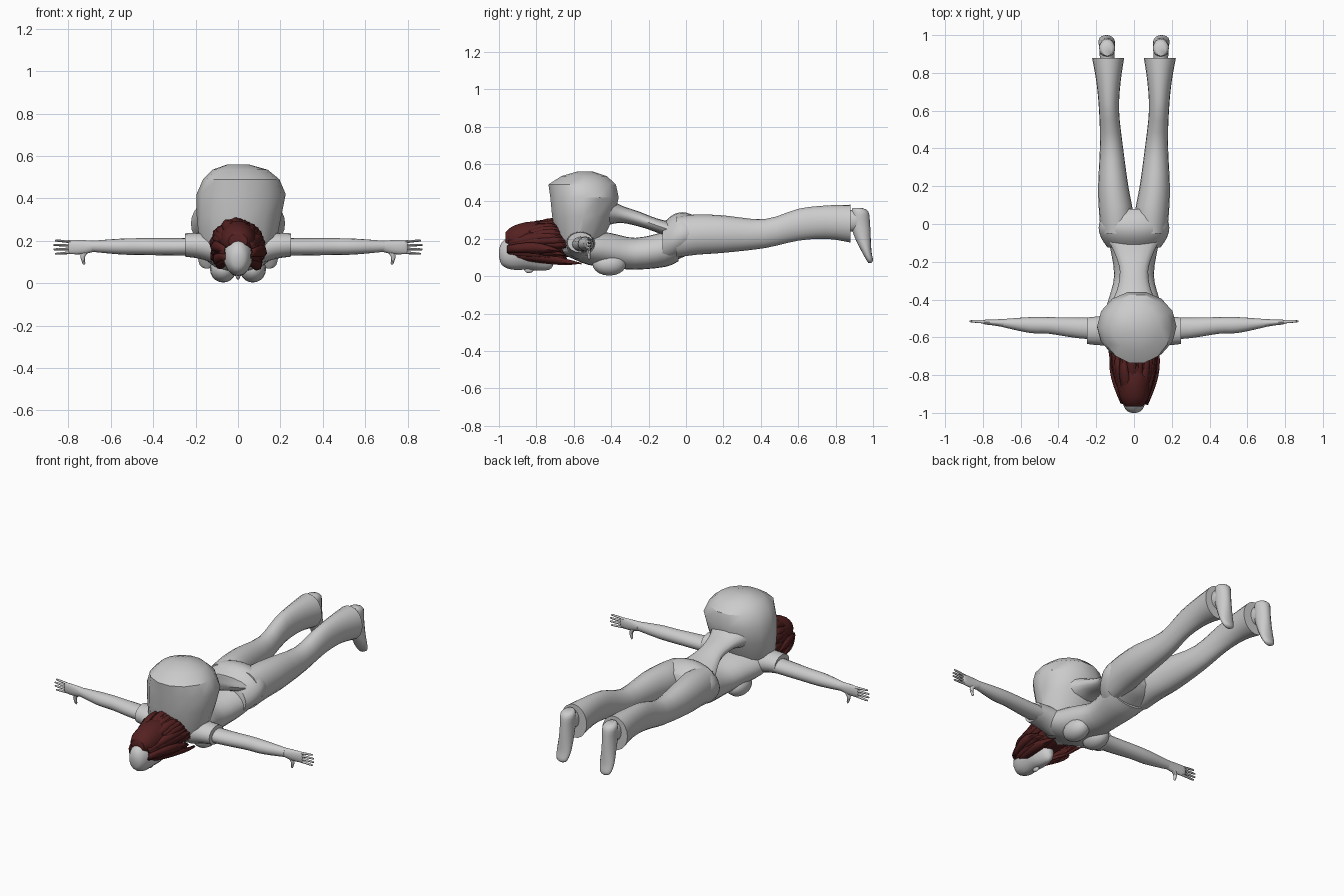
import bpy
import bmesh
import random
from math import sin, cos, pi, radians
from mathutils import Vector

random.seed(4)
default_cube = bpy.data.objects.get("Cube")
if default_cube:
    bpy.data.objects.remove(default_cube, do_unlink=True)


def make_material(name, red, green, blue):
    material = bpy.data.materials.new(name)
    material.use_nodes = True
    colour = (red, green, blue, 1)
    material.diffuse_color = colour
    shader = next(n for n in material.node_tree.nodes if n.type == "BSDF_PRINCIPLED")
    shader.inputs["Base Color"].default_value = colour
    return material


grey = make_material("plain grey", 0.6, 0.6, 0.6)
auburn = make_material("dark auburn", 0.09, 0.015, 0.015)


def finish(name, bm, material, angle=45):
    bmesh.ops.recalc_face_normals(bm, faces=bm.faces)
    mesh = bpy.data.meshes.new(name)
    bm.to_mesh(mesh)
    bm.free()
    mesh.materials.append(material)
    obj = bpy.data.objects.new(name, mesh)
    bpy.context.collection.objects.link(obj)
    bpy.ops.object.select_all(action="DESELECT")
    obj.select_set(True)
    bpy.context.view_layer.objects.active = obj
    bpy.ops.object.shade_smooth_by_angle(angle=radians(angle))
    return obj


def smooth_path(rows, steps):
    """Catmull-Rom interpolation between rows of numbers."""
    rows = [Vector(row) for row in rows]
    result = []
    for i in range(len(rows) - 1):
        p, q = rows[i], rows[i + 1]
        before, after = rows[max(i - 1, 0)], rows[min(i + 2, len(rows) - 1)]
        for k in range(steps):
            t = k / steps
            result.append(p + (q - before) * (t / 2)
                          + (before * 2 - p * 5 + q * 4 - after) * (t * t / 2)
                          + (p * 3 - before - q * 3 + after) * (t ** 3 / 2))
    return result + [rows[-1]]


def loft(name, axis, rows, material=grey, sides=16, steps=3, side=1, angle=45):
    """Rows hold: place on axis, centre and radius across, low and high of the other axis."""
    order = {"x": (0, 1, 2), "y": (1, 0, 2), "z": (2, 0, 1)}[axis]
    bm = bmesh.new()
    rings = []
    for place, centre, radius, low, high in smooth_path(rows, steps):
        ring = []
        for k in range(sides):
            turn = 2 * pi * k / sides
            point = Vector((0, 0, 0))
            point[order[0]] = place
            point[order[1]] = centre + radius * cos(turn)
            point[order[2]] = (low + high) / 2 + (high - low) / 2 * sin(turn)
            point.x *= side
            ring.append(bm.verts.new(point))
        rings.append(ring)
    for a, b in zip(rings, rings[1:]):
        for k in range(sides):
            n = (k + 1) % sides
            bm.faces.new((a[k], a[n], b[n], b[k]))
    bm.faces.new(rings[0])
    bm.faces.new(rings[-1])
    return finish(name, bm, material, angle)


def ball(name, centre, size, material=grey):
    bm = bmesh.new()
    bmesh.ops.create_uvsphere(bm, u_segments=16, v_segments=10, radius=1)
    bmesh.ops.scale(bm, verts=bm.verts, vec=size)
    bmesh.ops.translate(bm, verts=bm.verts, vec=centre)
    return finish(name, bm, material)


# Head, nose and neck, facing down
loft("head", "y", [(-1, 0, .012, .11, .14), (-.985, 0, .042, .06, .18),
                   (-.93, 0, .066, .035, .22), (-.85, 0, .07, .035, .235),
                   (-.79, 0, .058, .03, .22), (-.73, 0, .035, .035, .17),
                   (-.71, 0, .012, .06, .12)])
ball("nose", (0, -.84, .035), (.011, .025, .018))
loft("neck", "y", [(-.82, 0, .045, .1, .2), (-.7, 0, .042, .11, .2),
                   (-.6, 0, .07, .1, .22)])

# Torso and bust
loft("torso", "y", [(-.68, 0, .06, .13, .21), (-.62, 0, .15, .1, .235),
                    (-.52, 0, .17, .06, .245), (-.4, 0, .135, .045, .23),
                    (-.27, 0, .105, .035, .205), (-.11, 0, .13, .05, .24),
                    (-.04, 0, .15, .08, .28)], sides=24)

# Bulging pack of cloth on the upper back
loft("back_pack", "z", [(.13, 0, .15, -.67, -.47), (.22, 0, .185, -.7, -.43),
                        (.32, .005, .2, -.72, -.38), (.42, .015, .21, -.73, -.355),
                        (.49, .015, .18, -.74, -.37), (.535, .01, .13, -.67, -.42),
                        (.56, 0, .05, -.58, -.5)], sides=14, steps=1, angle=30)

# Cloth bridging the pack and the waist
loft("back_cloth", "y", [(-.43, 0, .13, .27, .43), (-.35, 0, .09, .285, .38),
                         (-.25, 0, .075, .265, .345), (-.16, 0, .1, .235, .31),
                         (-.08, 0, .14, .2, .29)])

# Waistband and hips
loft("hips", "y", [(-.125, 0, .14, .065, .28), (-.075, 0, .173, .075, .325),
                   (-.02, 0, .187, .1, .342), (.04, 0, .17, .13, .325),
                   (.08, 0, .12, .17, .29)], sides=24)

for side, label in ((1, "left"), (-1, "right")):
    ball(label + "_bust", (side * .07, -.41, .065), (.062, .09, .062))

    # Legs with flared cuffs, then feet pointing down
    loft(label + "_leg", "y", [(-.05, .092, .082, .1, .32), (.06, .095, .09, .115, .33),
                               (.2, .11, .08, .125, .325), (.42, .12, .06, .15, .305),
                               (.6, .132, .053, .19, .36), (.75, .135, .064, .2, .378),
                               (.88, .137, .085, .18, .382)], side=side, sides=20)
    loft(label + "_ankle", "y", [(.84, .142, .035, .24, .345), (.9, .142, .04, .24, .355),
                                 (.94, .142, .036, .25, .35)], side=side)
    loft(label + "_foot", "z", [(.365, .142, .025, .89, .94), (.345, .142, .042, .885, .975),
                                (.28, .142, .04, .88, .984), (.2, .143, .042, .905, .988),
                                (.13, .145, .044, .94, .992), (.085, .146, .034, .965, 1),
                                (.07, .146, .012, .975, .99)], side=side)

    # Sleeve, arm and hand
    loft(label + "_sleeve", "x", [(.1, -.56, .08, .09, .235), (.18, -.565, .077, .115, .238),
                                  (.25, -.565, .07, .125, .235)], side=side)
    loft(label + "_arm", "x", [(.16, -.555, .06, .13, .215), (.3, -.55, .054, .13, .212),
                               (.45, -.537, .044, .133, .212), (.55, -.535, .042, .135, .21),
                               (.69, -.525, .022, .148, .2)], side=side)
    loft(label + "_palm", "x", [(.68, -.525, .023, .148, .2), (.73, -.522, .017, .137, .203),
                                (.79, -.519, .012, .137, .203), (.8, -.519, .005, .14, .2)],
         side=side)
    for k in range(4):
        height = .145 + .0165 * k
        reach = .875 - .008 * abs(k - 1.5)
        drift = .004 * (k - 1.5)
        loft(f"{label}_finger_{k + 1}", "x",
             [(.78, -.519, .009, height - .007, height + .007),
              (reach - .01, -.515, .006, height + drift - .005, height + drift + .005),
              (reach, -.515, .002, height + drift - .002, height + drift + .002)],
             side=side, sides=8)
    loft(label + "_thumb", "z", [(.16, -.519, .013, .0, .0)] and
         [(.16, .715, .022, -.533, -.509), (.125, .732, .011, -.53, -.51),
          (.095, .727, .007, -.525, -.511), (.087, .727, .003, -.52, -.514)],
         side=side, sides=8)

# Hair mass over the back of the head and neck
loft("hair_cap", "y", [(-.965, 0, .045, .165, .235), (-.92, 0, .074, .125, .272),
                       (-.82, 0, .09, .1, .295), (-.72, 0, .1, .1, .275),
                       (-.62, 0, .08, .11, .24), (-.57, 0, .04, .12, .2)],
     auburn, sides=14)


def hair_lock(name, turn):
    """Flat tapering lock that sweeps from the crown towards the shoulders."""
    start = -.96 + .05 * random.random()
    length = .26 + .12 * random.random()
    lift = 1 + .12 * random.random()
    bm = bmesh.new()
    pairs = []
    for k in range(7):
        t = k / 6
        spread = (.065 + .055 * sin(pi * min(t * .8, 1) * .8)) * lift
        width = .24 * (1 - t ** 3) + .02
        y = start + length * t
        middle = .155 + .015 * sin(pi * t)
        pair = []
        for angle in (turn - width, turn, turn + width):
            puff = spread * (1.06 if angle == turn else 1)
            pair.append(bm.verts.new((puff * sin(angle), y, middle + puff * 1.05 * cos(angle))))
        pairs.append(pair)
    for a, b in zip(pairs, pairs[1:]):
        bm.faces.new((a[0], a[1], b[1], b[0]))
        bm.faces.new((a[1], a[2], b[2], b[1]))
    obj = finish(name, bm, auburn)
    thickness = obj.modifiers.new("thickness", "SOLIDIFY")
    thickness.thickness = .008


LOCKS = 26
for i in range(LOCKS):
    hair_lock(f"hair_lock_{i + 1}", radians(-130 + 260 * i / (LOCKS - 1)))
